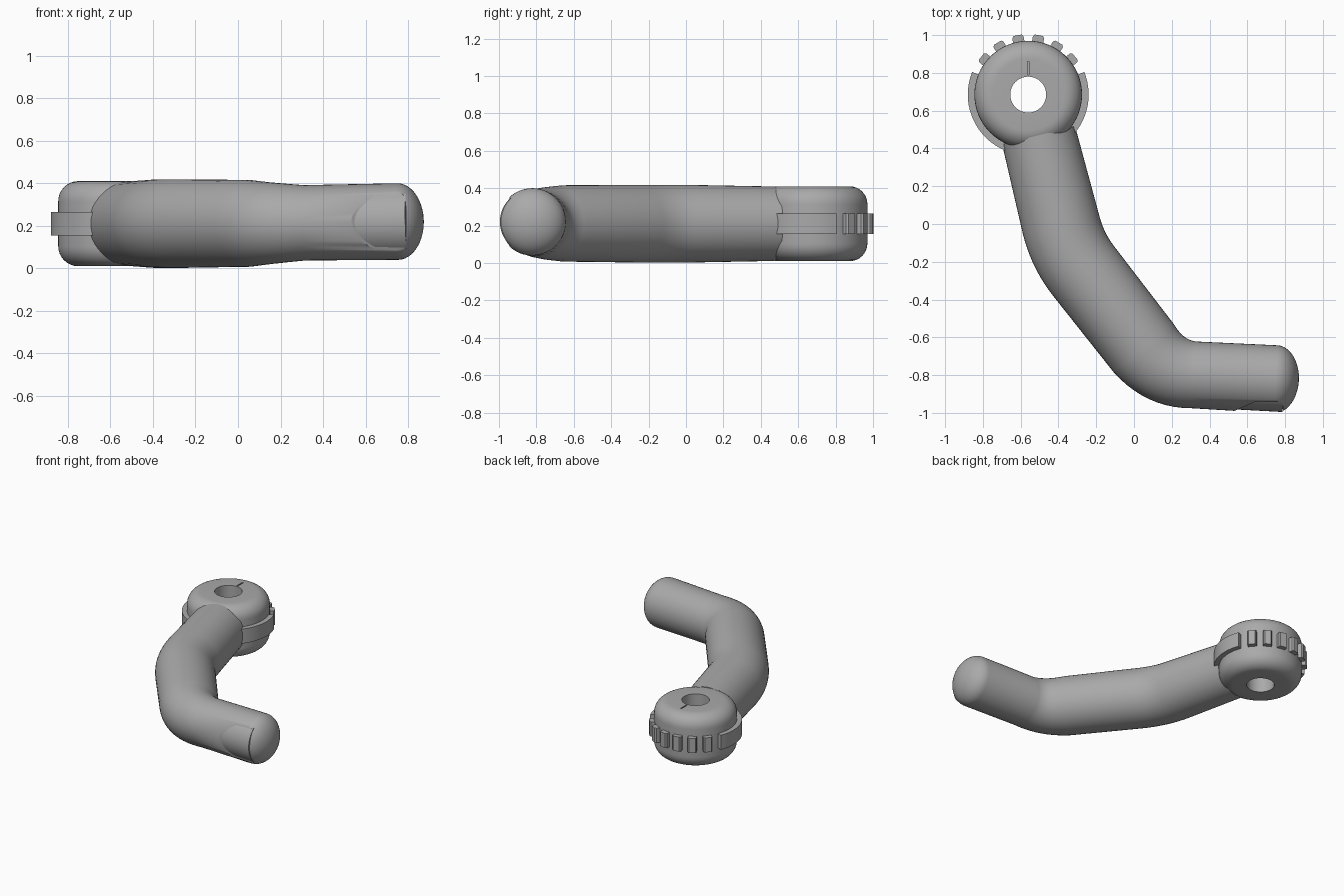
import bpy, bmesh, math
from mathutils import Vector

cube = bpy.data.objects.get("Cube")
if cube:
    bpy.data.objects.remove(cube, do_unlink=True)

grey = bpy.data.materials.new("light grey plastic")
grey.use_nodes = True
grey.diffuse_color = (0.4, 0.4, 0.4, 1)
grey.node_tree.nodes["Principled BSDF"].inputs["Base Color"].default_value = (0.4, 0.4, 0.4, 1)

HUB = Vector((-0.56, 0.685, 0.21))
TAU = 2 * math.pi


def finish(name, bm, angle=35):
    bmesh.ops.recalc_face_normals(bm, faces=bm.faces)
    mesh = bpy.data.meshes.new(name)
    bm.to_mesh(mesh)
    bm.free()
    ob = bpy.data.objects.new(name, mesh)
    bpy.context.collection.objects.link(ob)
    mesh.materials.append(grey)
    bpy.ops.object.select_all(action="DESELECT")
    ob.select_set(True)
    bpy.context.view_layer.objects.active = ob
    bpy.ops.object.shade_smooth_by_angle(angle=math.radians(angle))
    return ob


def loft(bm, rings, closed=False):
    """Bridge rings of points; cap the ends unless closed."""
    rows = [[bm.verts.new(p) for p in r] for r in rings]
    n = len(rows[0])
    pairs = list(zip(rows, rows[1:])) + ([(rows[-1], rows[0])] if closed else [])
    for a, b in pairs:
        for i in range(n):
            j = (i + 1) % n
            bm.faces.new((a[i], a[j], b[j], b[i]))
    if not closed:
        bm.faces.new(rows[0][::-1])
        bm.faces.new(rows[-1])


def circle(centre, direction, r, n=48):
    side = direction.cross(Vector((0, 0, 1))).normalized()
    up = side.cross(direction).normalized()
    return [centre + side * r * math.cos(TAU * i / n) + up * r * math.sin(TAU * i / n)
            for i in range(n)]


def prism(bm, outline, z0, z1):
    loft(bm, [[(x, y, z) for x, y in outline] for z in (z0, z1)])


def carve(ob, cutter):
    cutter.hide_render = True
    mod = ob.modifiers.new("cut", "BOOLEAN")
    mod.operation, mod.solver, mod.object = "DIFFERENCE", "EXACT", cutter
    bpy.context.view_layer.objects.active = ob
    bpy.ops.object.modifier_apply(modifier=mod.name)
    bpy.data.objects.remove(cutter, do_unlink=True)


def polar(r, a):
    return (HUB.x + r * math.cos(a), HUB.y + r * math.sin(a))


# Shoulder hub: rounded disc with a through hole
corner = 0.095
profile = [(0.095, 0.2), (0.095, -0.2)]
for sign, start in ((-1, -90), (1, 0)):
    for k in range(9):
        a = math.radians(start + 90 * k / 8)
        profile.append((0.19 + corner * math.cos(a), sign * (0.2 - corner) + corner * math.sin(a)))
bm = bmesh.new()
loft(bm, [[(*polar(r, TAU * i / 64), HUB.z + z) for r, z in profile] for i in range(64)], closed=True)
hub = finish("shoulder_hub", bm)

# Index mark in the top of the hub
bm = bmesh.new()
x0, x1 = HUB.x - 0.005, HUB.x + 0.005
prism(bm, [(x0, 0.79), (x1, 0.79), (x1, 0.86), (x0, 0.86)], 0.38, 0.45)
carve(hub, finish("mark_cutter", bm))

# Collar around the hub, open at the back
bm = bmesh.new()
rings = []
for i in range(49):
    a = math.radians(158 + 224 * i / 48)
    rings.append([(*polar(r, a), HUB.z + z)
                  for r, z in ((0.265, -0.055), (0.32, -0.055), (0.32, 0.055), (0.265, 0.055))])
loft(bm, rings)
finish("collar", bm)

# Ratchet teeth in the collar opening
bm = bmesh.new()
for i in range(6):
    a = math.radians(39 + 20.4 * i)
    outline = [polar(r, a + w) for r, w in
               ((0.265, -0.115), (0.31, -0.098), (0.32, -0.07),
                (0.32, 0.07), (0.31, 0.098), (0.265, 0.115))]
    prism(bm, outline, HUB.z - 0.055, HUB.z + 0.055)
finish("ratchet_teeth", bm, 20)

# Arm path with rounded elbow bends: (point, radius)
start = (Vector((-0.505, 0.47, 0.21)), 0.199)
bend_a = (Vector((-0.352, -0.14, 0.21)), 0.21)
bend_b = (Vector((0.155, -0.79, 0.212)), 0.196)
wrist = (Vector((0.75, -0.822, 0.22)), 0.18)
path = [start]


def fillet(before, corner_pt, after, size_in, size_out, r_in, r_out):
    c = corner_pt[0]
    p = c + (before[0] - c).normalized() * size_in
    q = c + (after[0] - c).normalized() * size_out
    for k in range(11):
        t = k / 10
        path.append((p * (1 - t) ** 2 + c * 2 * t * (1 - t) + q * t * t, r_in + (r_out - r_in) * t))


fillet(start, bend_a, bend_b, 0.14, 0.14, 0.208, 0.208)
fillet(bend_a, bend_b, wrist, 0.17, 0.16, 0.204, 0.177)
path.append(wrist)

bm = bmesh.new()
rings = []
for i, (p, r) in enumerate(path):
    d = path[min(i + 1, len(path) - 1)][0] - path[max(i - 1, 0)][0]
    rings.append(circle(p, d.normalized(), r))
axis = (wrist[0] - bend_b[0]).normalized()
for k in range(1, 12):  # domed wrist end
    a = math.pi / 2 * k / 11.4
    rings.append(circle(wrist[0] + axis * 0.123 * math.sin(a), axis, 0.18 * math.cos(a)))
loft(bm, rings)
arm = finish("arm", bm)

# Recess on the front of the wrist, with a sloped inner end
bm = bmesh.new()
prism(bm, [(0.53, -0.99), (0.645, -0.94), (0.785, -0.943), (0.803, -1.1), (0.53, -1.1)], 0, 0.5)
carve(arm, finish("recess_cutter", bm))

# Slightly sunken pad filling the recess
bm = bmesh.new()
pad_start = wrist[0] - axis * 0.3
pad_end = wrist[0] + axis * 0.045
loft(bm, [circle(pad_start, axis, 0.171), circle(pad_end, axis, 0.171)])
pad = finish("wrist_pad", bm)
bm = bmesh.new()
prism(bm, [(0.3, -0.5), (0.9, -0.5), (0.9, -0.935), (0.3, -0.935)], 0, 0.5)
carve(pad, finish("pad_cutter", bm))
